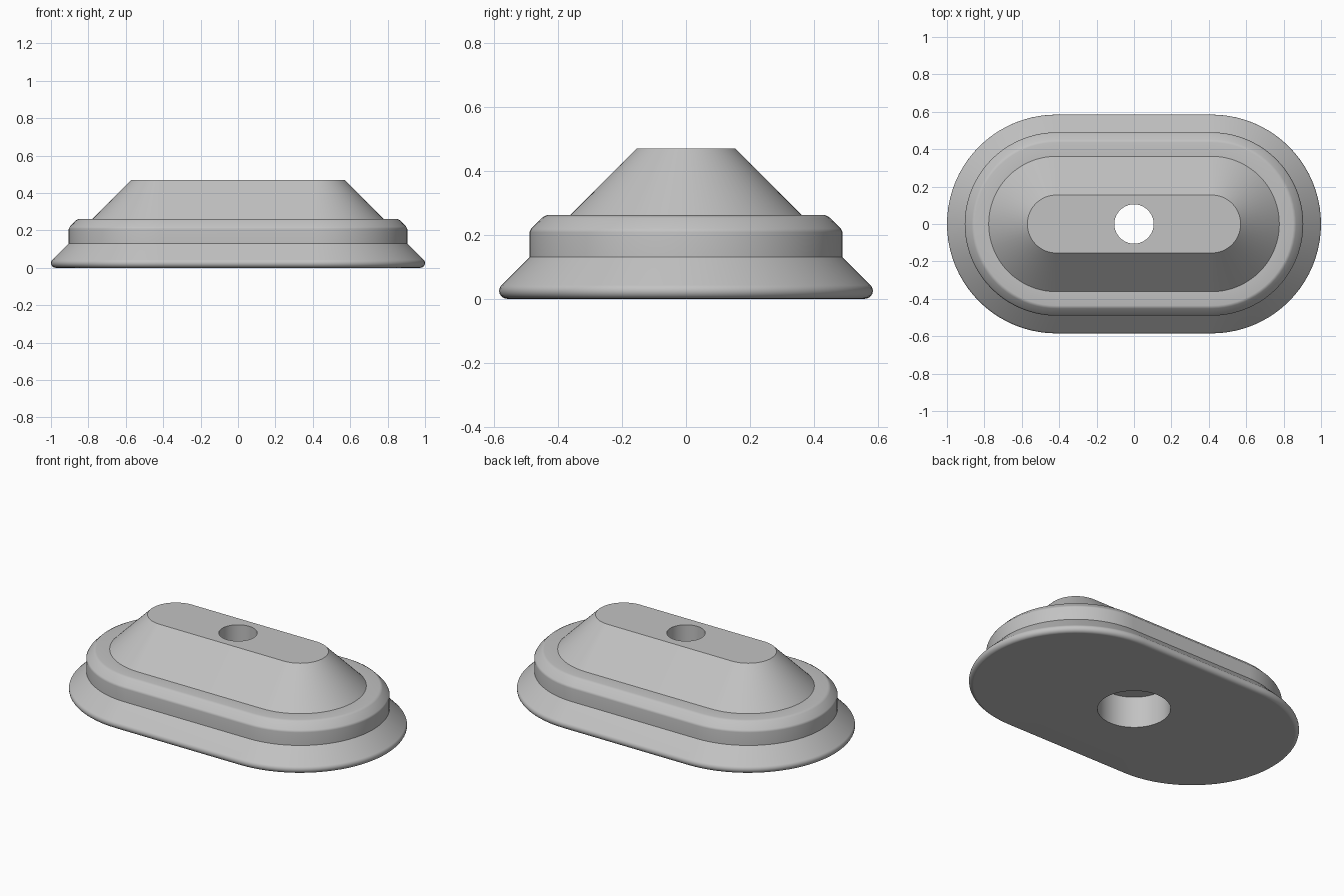
import bpy
import bmesh
from math import sin, cos, pi, radians

cube = bpy.data.objects.get("Cube")
if cube:
    bpy.data.objects.remove(cube, do_unlink=True)

ARC = 40          # segments in each rounded end
HALF = 0.415      # half the straight side length
HEIGHT = 0.47

grey = bpy.data.materials.new("light grey")
grey.use_nodes = True
colour = (0.54, 0.54, 0.54, 1)
grey.diffuse_color = colour
grey.node_tree.nodes["Principled BSDF"].inputs["Base Color"].default_value = colour


def slot_ring(bm, radius, z):
    """Ring with two round ends and straight sides."""
    ring = []
    for side in (1, -1):
        for i in range(ARC + 1):
            a = -pi / 2 + pi * i / ARC
            ring.append(bm.verts.new((side * (HALF + radius * cos(a)),
                                      side * radius * sin(a), z)))
    return ring


def round_ring(bm, radius, z):
    """Circle with as many points as a slot ring."""
    count = 2 * (ARC + 1)
    angles = [-pi / 2 + 2 * pi * (i + 0.5) / count for i in range(count)]
    return [bm.verts.new((radius * cos(a), radius * sin(a), z)) for a in angles]


# Outer profile from the underside up: rounded lip, flare, band, soft shoulder, hip top
lip = 0.025
outer = [(0.56 + lip * sin(a), lip - lip * cos(a))
         for a in (radians(135) * i / 8 for i in range(9))]
outer += [(0.49, 0.13), (0.49, 0.208), (0.484, 0.22), (0.452, 0.253),
          (0.436, 0.262), (0.362, 0.262), (0.155, HEIGHT)]

# Bolt hole from the top down, widening to a counterbore
bore = [(0.105, HEIGHT), (0.105, 0.19), (0.2, 0.19), (0.2, 0)]

bm = bmesh.new()
rings = [slot_ring(bm, r, z) for r, z in outer]
rings += [round_ring(bm, r, z) for r, z in bore]
for k, low in enumerate(rings):
    high = rings[(k + 1) % len(rings)]
    for i in range(len(low)):
        j = (i + 1) % len(low)
        bm.faces.new((low[i], low[j], high[j], high[i]))
bmesh.ops.recalc_face_normals(bm, faces=bm.faces)

mesh = bpy.data.meshes.new("stepped_base")
bm.to_mesh(mesh)
bm.free()
mesh.materials.append(grey)
base = bpy.data.objects.new("stepped_base", mesh)
bpy.context.collection.objects.link(base)

# Smooth curves, crisp steps
bpy.ops.object.select_all(action="DESELECT")
base.select_set(True)
bpy.context.view_layer.objects.active = base
bpy.ops.object.shade_smooth_by_angle(angle=radians(40))
weighted = base.modifiers.new("flat_face_normals", "WEIGHTED_NORMAL")
weighted.keep_sharp = True
